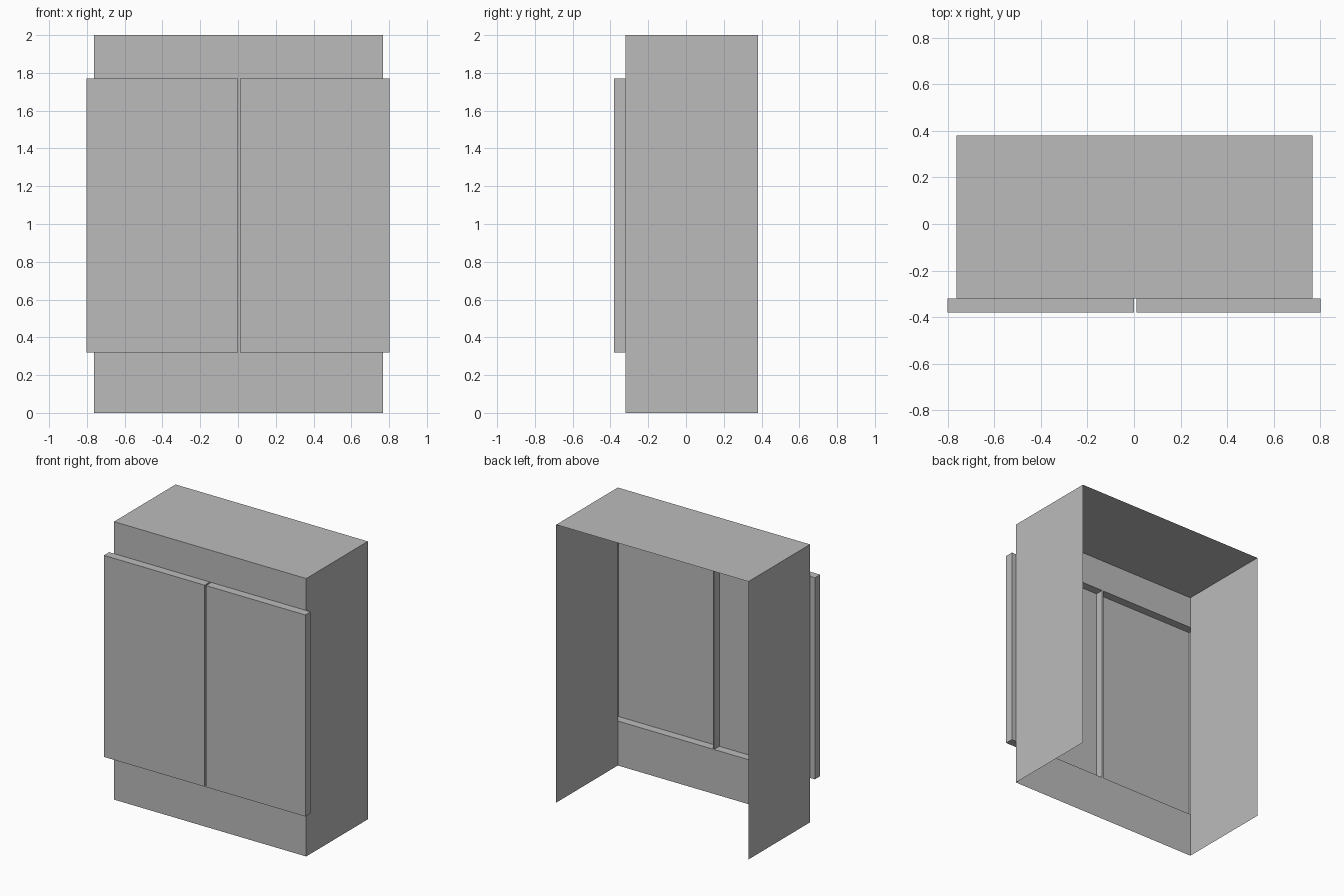
import bpy
import bmesh
from mathutils import Vector

cube = bpy.data.objects.get("Cube")
if cube:
    bpy.data.objects.remove(cube, do_unlink=True)

grey = bpy.data.materials.new("plain grey")
grey.use_nodes = True
colour = (0.5, 0.5, 0.5, 1)
grey.diffuse_color = colour
grey.node_tree.nodes["Principled BSDF"].inputs["Base Color"].default_value = colour

# Main dimensions
LEFT, RIGHT = 0.767, -0.763      # cabinet sides
BACK, FACE, DOOR = 0.38, -0.32, -0.38
SILL, HEAD, TOP = 0.32, 1.77, 2.0
EDGE = 0.802                     # outer edge of the doors
GAP = (0.0, 0.01)                # slit between the doors


def sheet_box(name, low, high, open_sides):
    """Thin-walled box, left open towards the given directions."""
    low, high = Vector(low), Vector(high)
    bm = bmesh.new()
    bmesh.ops.create_cube(bm, size=1)
    bm.normal_update()
    removed = [f for f in bm.faces
               if any(f.normal.dot(Vector(d)) > 0.9 for d in open_sides)]
    bmesh.ops.delete(bm, geom=removed, context="FACES")
    size, centre = high - low, (low + high) / 2
    for v in bm.verts:
        v.co = Vector(a * b for a, b in zip(v.co, size)) + centre
    return finish(name, bm)


def front_panel(name, x0, x1, z0, z1, backwards=False):
    """Flat sheet in the plane of the cabinet front."""
    bm = bmesh.new()
    corners = [(x0, z0), (x1, z0), (x1, z1), (x0, z1)]
    if backwards:
        corners.reverse()
    bm.faces.new([bm.verts.new((x, FACE, z)) for x, z in corners])
    return finish(name, bm)


def finish(name, bm):
    mesh = bpy.data.meshes.new(name)
    bm.to_mesh(mesh)
    bm.free()
    mesh.materials.append(grey)
    obj = bpy.data.objects.new(name, mesh)
    bpy.context.collection.objects.link(obj)
    return obj


# Cabinet shell: top and two sides, open behind and below
sheet_box("cabinet_shell", (RIGHT, FACE, 0), (LEFT, BACK, TOP),
          [(0, 1, 0), (0, -1, 0), (0, 0, -1)])

# Front rails above and below the doors, and the strip between the doors
front_panel("lower_rail", RIGHT, LEFT, 0, SILL)
front_panel("upper_rail", RIGHT, LEFT, HEAD, TOP)
front_panel("centre_strip", GAP[0], GAP[1], SILL, HEAD)

# Hollow doors with a return lip outside the cabinet sides
for side, x0, x1 in (("right", -EDGE, GAP[0]), ("left", GAP[1], EDGE)):
    sheet_box(side + "_door", (x0, DOOR, SILL), (x1, FACE, HEAD), [(0, 1, 0)])
front_panel("right_door_lip", -EDGE, RIGHT, SILL, HEAD, backwards=True)
front_panel("left_door_lip", LEFT, EDGE, SILL, HEAD, backwards=True)
